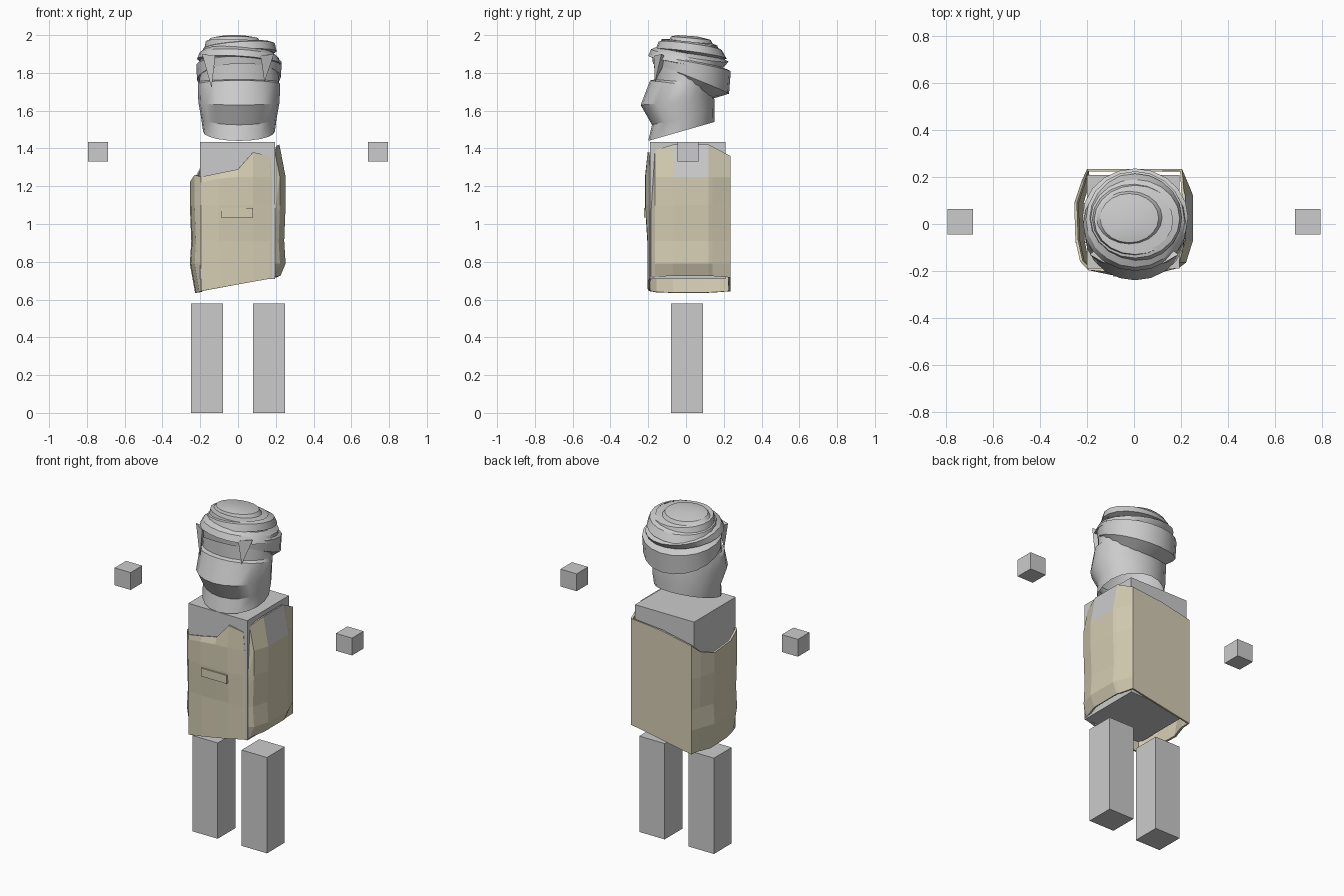
import bpy
from math import sin, cos, tau

N = 20


def make(name, verts, faces, smooth=False):
    me = bpy.data.meshes.new(name)
    me.from_pydata(verts, [], faces)
    ob = bpy.data.objects.new(name, me)
    bpy.context.collection.objects.link(ob)
    me.update()
    if smooth:
        bpy.ops.object.select_all(action='DESELECT')
        ob.select_set(True)
        bpy.context.view_layer.objects.active = ob
        bpy.ops.object.shade_smooth_by_angle(angle=0.5)
    return ob


def box(name, lo, hi):
    v = [(x, y, z) for z in (lo[2], hi[2])
         for x, y in ((lo[0], lo[1]), (hi[0], lo[1]), (hi[0], hi[1]), (lo[0], hi[1]))]
    f = [(3, 2, 1, 0), (4, 5, 6, 7)] + [(i, (i + 1) % 4, (i + 1) % 4 + 4, i + 4) for i in range(4)]
    return make(name, v, f)


def loft(name, rings, cap=False, smooth=False):
    n = len(rings[0])
    f = [(k * n + i, k * n + (i + 1) % n, (k + 1) * n + (i + 1) % n, (k + 1) * n + i)
         for k in range(len(rings) - 1) for i in range(n)]
    if cap:
        f.append(tuple(range((len(rings) - 1) * n, len(rings) * n)))
    return make(name, [p for r in rings for p in r], f, smooth)


def ring(fy, fz, by, bz, rx, roll=0.0, cx=0.005):
    """Tilted ellipse from its front point (fy, fz) to its back point (by, bz)."""
    out = []
    for i in range(N):
        a = tau * i / N
        t = (1 - cos(a)) / 2
        x = rx * sin(a)
        out.append((cx + x, fy + (by - fy) * t, fz + (bz - fz) * t + roll * x))
    return out


def material(name, col):
    m = bpy.data.materials.new(name)
    m.diffuse_color = col
    return m


# legs and hands
for s, side in ((-1, "left"), (1, "right")):
    xs = sorted((s * 0.08, s * 0.25))
    box(side + "_leg", (xs[0], -0.08, 0), (xs[1], 0.09, 0.58))
    xs = sorted((s * 0.687, s * 0.795))
    box(side + "_hand", (xs[0], -0.045, 1.33), (xs[1], 0.065, 1.435))

# torso
box("torso", (-0.2, -0.19, 0.71), (0.195, 0.208, 1.435))

# vest: columns around the body as x, y, top height
cols = [(-0.195, -0.197, 1.25), (-0.10, -0.205, 1.27), (0.0, -0.205, 1.29), (0.08, -0.203, 1.38),
        (0.17, -0.193, 1.36), (0.192, -0.187, 1.08), (0.222, -0.165, 1.39), (0.252, -0.07, 1.42),
        (0.252, 0.12, 1.42), (0.245, 0.14, 1.41), (0.205, 0.235, 1.36), (0.0, 0.235, 1.34),
        (-0.2, 0.235, 1.30), (-0.225, 0.18, 1.25), (-0.255, 0.09, 1.22), (-0.25, -0.07, 1.23),
        (-0.23, -0.16, 1.26)]
levels = [(0.0, 0.89), (0.79, 1.0), (0.91, 0.97), (1.10, 1.0), (1.25, 1.0), (9, 0.87)]
rings = []
for k, (lz, sx) in enumerate(levels):
    r = []
    for x, y, top in cols:
        z = max(0.68 + 0.18 * x, min(lz, top - 0.03 * (5 - k)))
        side = abs(x) > 0.21
        px = x * sx if side and (x > 0 or k < 5) else x
        py = y - 0.012 if y < -0.2 and k in (3, 4) else y
        r.append((px, py, z))
    rings.append(r)
vest = loft("vest", rings)
vest.data.materials.append(material("tan", (0.66, 0.61, 0.45, 1)))
vest.data.materials.append(material("grey", (0.6, 0.6, 0.6, 1)))
vest.data.polygons[4 * len(cols) + 7].material_index = 1  # arm patch
sol = vest.modifiers.new("thickness", 'SOLIDIFY')
sol.thickness = 0.012
sol.offset = -1

# small pocket flap on the vest front
pocket = box("pocket_flap", (-0.09, -0.223, 1.035), (0.08, -0.2, 1.085))
pocket.data.materials.append(vest.data.materials[0])

# head with its jutting muzzle
loft("head", [ring(-0.20, 1.44, 0.15, 1.54, 0.19),
              ring(-0.18, 1.525, 0.15, 1.60, 0.20),
              ring(-0.24, 1.63, 0.15, 1.66, 0.215),
              ring(-0.19, 1.76, 0.14, 1.72, 0.218),
              ring(-0.165, 1.765, 0.14, 1.74, 0.21),
              ring(-0.165, 1.90, 0.15, 1.85, 0.205)], smooth=True)

# wound cloth bands
loft("lower_band", [ring(-0.15, 1.86, 0.13, 1.66, 0.19, 0.03),
                    ring(-0.175, 1.85, 0.228, 1.69, 0.222, 0.03),
                    ring(-0.18, 1.89, 0.237, 1.81, 0.226, 0.03),
                    ring(-0.15, 1.92, 0.17, 1.84, 0.19, 0.03)], smooth=True)
loft("middle_band", [ring(-0.15, 1.88, 0.17, 1.81, 0.18, -0.06),
                     ring(-0.20, 1.89, 0.20, 1.83, 0.222, -0.06),
                     ring(-0.185, 1.925, 0.225, 1.86, 0.21, -0.06),
                     ring(-0.15, 1.94, 0.16, 1.89, 0.18, -0.06)], smooth=True)
loft("upper_band", [ring(-0.12, 1.91, 0.16, 1.87, 0.17, 0.07),
                    ring(-0.16, 1.925, 0.215, 1.875, 0.20, 0.07),
                    ring(-0.145, 1.965, 0.19, 1.92, 0.19, 0.07),
                    ring(-0.12, 1.97, 0.15, 1.94, 0.16, 0.07)], smooth=True)
loft("cloth_crown", [ring(-0.14, 1.93, 0.18, 1.90, 0.185, -0.04),
                     ring(-0.13, 1.978, 0.165, 1.945, 0.175, -0.04),
                     ring(-0.085, 1.978, 0.14, 1.955, 0.14, -0.02, -0.02),
                     ring(-0.08, 1.993, 0.13, 1.975, 0.125, 0, -0.02),
                     ring(-0.045, 2.0, 0.06, 1.993, 0.06, 0, -0.02)], cap=True, smooth=True)

# hanging cloth corners over the brow
for s, name, low in ((-1, "left_cloth_corner", 1.72), (1, "right_cloth_corner", 1.75)):
    v = [(s * 0.19, -0.13, 1.90), (s * 0.12, -0.17, 1.89), (s * 0.14, -0.165, low), (s * 0.15, -0.10, 1.88)]
    f = [(0, 1, 2), (1, 3, 2), (3, 0, 2), (0, 3, 1)]
    make(name, v, [t[::-1] for t in f] if s > 0 else f)
